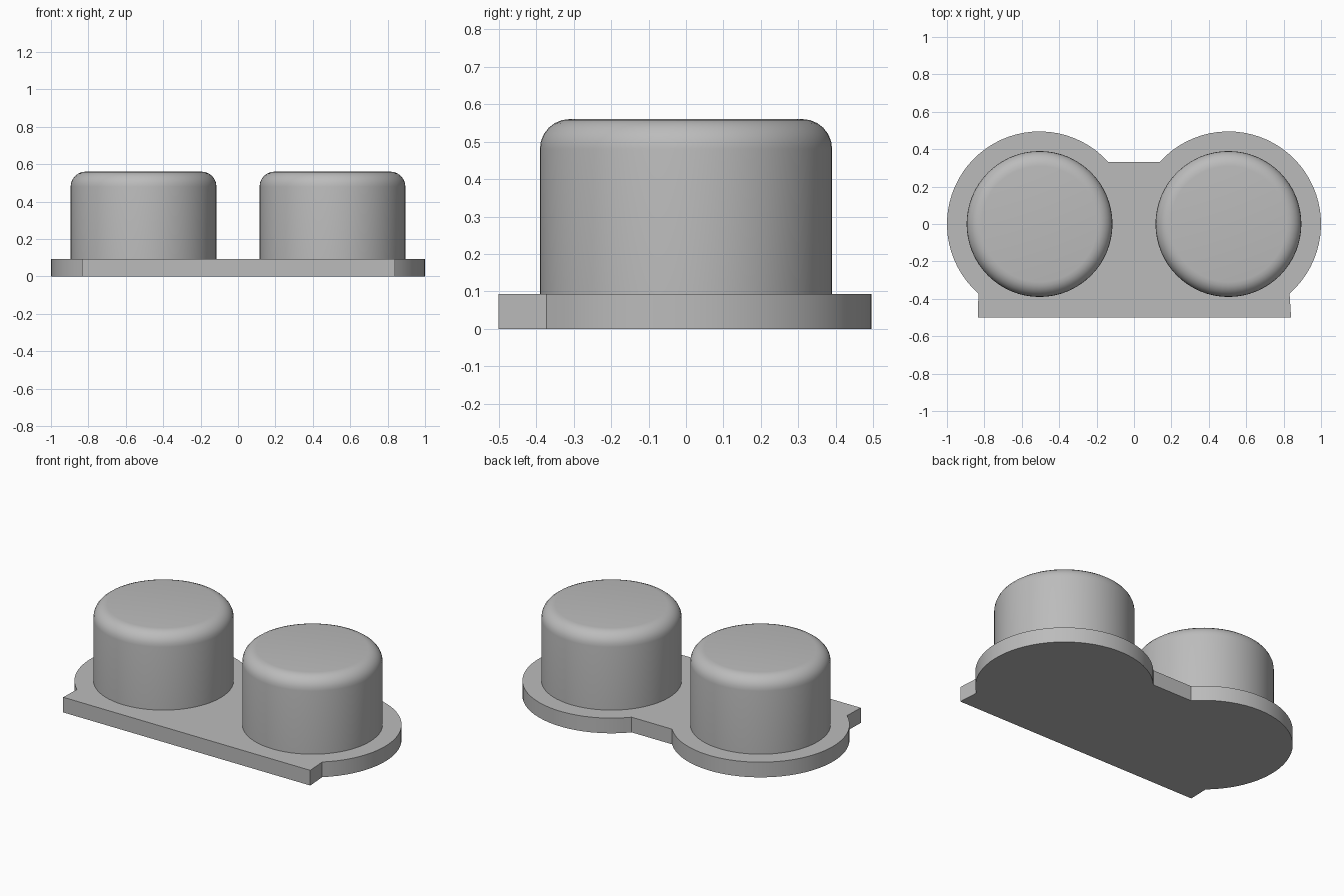
import bpy, bmesh
from math import sin, cos, radians

cube = bpy.data.objects.get("Cube")
if cube:
    bpy.data.objects.remove(cube, do_unlink=True)

grey = bpy.data.materials.new("mid grey")
grey.use_nodes = True
colour = (0.5, 0.5, 0.5, 1)
grey.diffuse_color = colour
grey.node_tree.nodes["Principled BSDF"].inputs["Base Color"].default_value = colour

SPACING = 0.505      # distance of each button from the middle
PLATE_TOP = 0.093
HEIGHT = 0.56


def add_object(name, bm):
    bmesh.ops.recalc_face_normals(bm, faces=bm.faces)
    mesh = bpy.data.meshes.new(name)
    bm.to_mesh(mesh)
    bm.free()
    mesh.materials.append(grey)
    obj = bpy.data.objects.new(name, mesh)
    bpy.context.collection.objects.link(obj)
    bpy.ops.object.select_all(action="DESELECT")
    obj.select_set(True)
    bpy.context.view_layer.objects.active = obj
    bpy.ops.object.shade_smooth_by_angle(angle=radians(35))
    return obj


# Base plate: two round lobes, a bridge at the back and a straight front edge
def lobe(side, steps=36):
    start, end = radians(-48.7), radians(138)
    for i in range(steps + 1):
        a = start + (end - start) * i / steps
        yield side * (SPACING + 0.495 * cos(a)), 0.495 * sin(a)


outline = [(-0.835, -0.5), (0.84, -0.5)] + list(lobe(1)) + list(lobe(-1))[::-1]
bm = bmesh.new()
face = bm.faces.new([bm.verts.new((x, y, 0)) for x, y in outline])
top = bmesh.ops.extrude_face_region(bm, geom=[face])["geom"]
bmesh.ops.translate(bm, vec=(0, 0, PLATE_TOP),
                    verts=[v for v in top if isinstance(v, bmesh.types.BMVert)])
add_object("base_plate", bm)


# Buttons: cylinders with a rounded upper rim
def button(name, side):
    bm = bmesh.new()
    bmesh.ops.create_cone(bm, cap_ends=True, segments=64, radius1=0.39,
                          radius2=0.39, depth=HEIGHT - PLATE_TOP)
    bmesh.ops.translate(bm, vec=(side * SPACING, 0, (HEIGHT + PLATE_TOP) / 2),
                        verts=bm.verts)
    rim = [e for e in bm.edges if all(v.co.z > HEIGHT - 0.01 for v in e.verts)]
    bmesh.ops.bevel(bm, geom=rim, offset=0.08, segments=6, profile=0.5,
                    affect="EDGES")
    add_object(name, bm)


button("left_button", 1)
button("right_button", -1)
